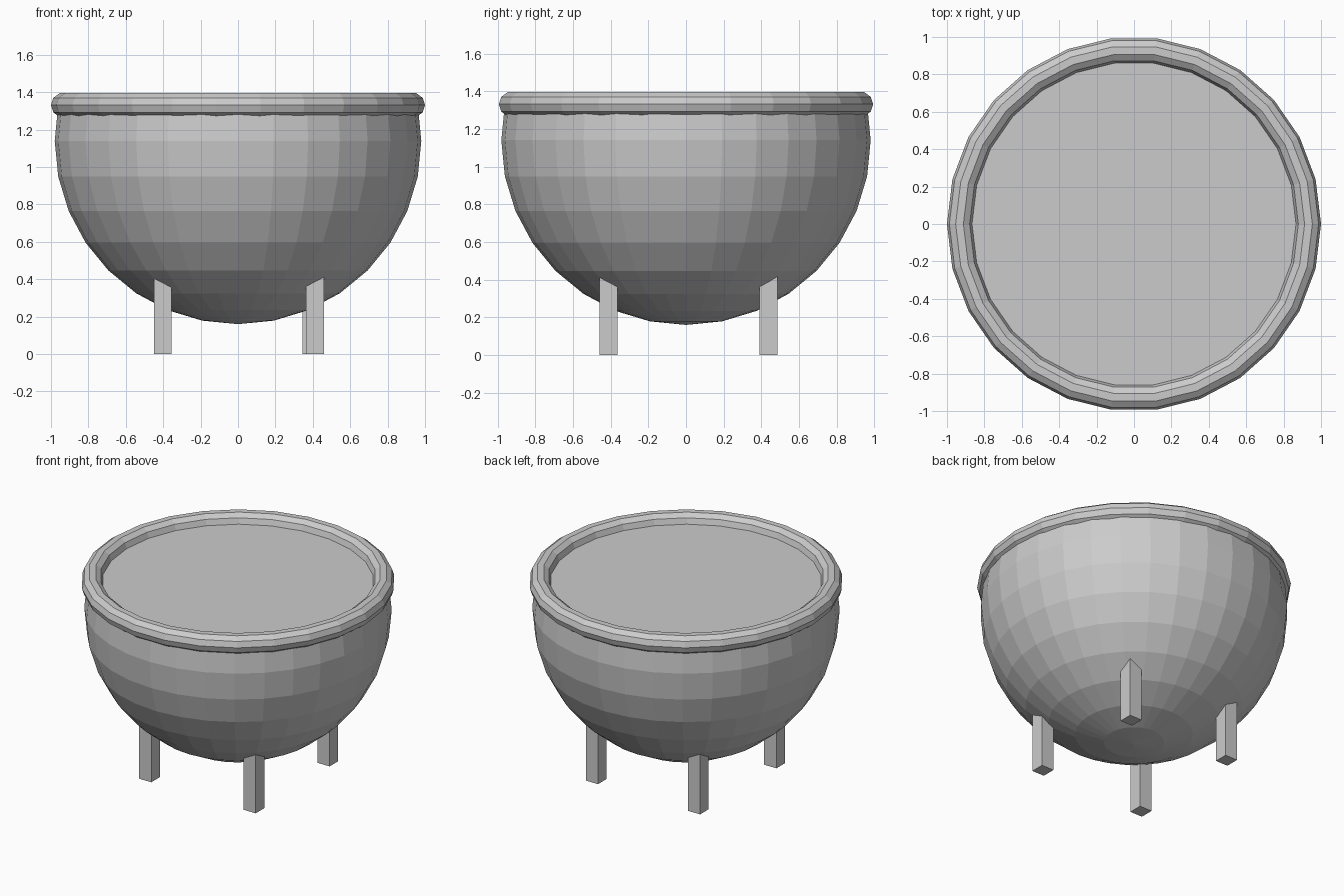
import bpy, bmesh
from math import sin, cos, pi

if "Cube" in bpy.data.objects:
    bpy.data.objects.remove(bpy.data.objects["Cube"])

RIM_Z = 1.331


def add_object(name, bm):
    bmesh.ops.recalc_face_normals(bm, faces=bm.faces)
    mesh = bpy.data.meshes.new(name)
    bm.to_mesh(mesh)
    bm.free()
    obj = bpy.data.objects.new(name, mesh)
    bpy.context.collection.objects.link(obj)
    return obj


# Bowl: sphere cut one ring above its equator, closed with a flat lid surface
bm = bmesh.new()
bmesh.ops.create_uvsphere(bm, u_segments=32, v_segments=16, radius=0.98)
bmesh.ops.translate(bm, verts=bm.verts, vec=(0, 0, 1.14))
bmesh.ops.delete(bm, geom=[v for v in bm.verts if v.co.z > RIM_Z + 0.02], context='VERTS')
bmesh.ops.holes_fill(bm, edges=[e for e in bm.edges if e.is_boundary], sides=0)
add_object("bowl", bm)

# Rim: low-poly ring around the mouth
bpy.ops.mesh.primitive_torus_add(major_segments=26, minor_segments=10,
                                 major_radius=0.933, minor_radius=0.067,
                                 location=(0, 0, RIM_Z))
bpy.context.object.name = "rim"

# Legs: square posts running up into the bowl
LEG_W, LEG_H = 0.095, 0.5
legs = {
    "front_left_leg": (-0.402, -0.41),
    "front_right_leg": (0.412, -0.412),
    "back_left_leg": (-0.402, 0.438),
    "back_right_leg": (0.392, 0.438),
}
for name, (x, y) in legs.items():
    bm = bmesh.new()
    bmesh.ops.create_cube(bm, size=1)
    bmesh.ops.scale(bm, verts=bm.verts, vec=(LEG_W, LEG_W, LEG_H))
    bmesh.ops.translate(bm, verts=bm.verts, vec=(x, y, LEG_H / 2))
    add_object(name, bm)
